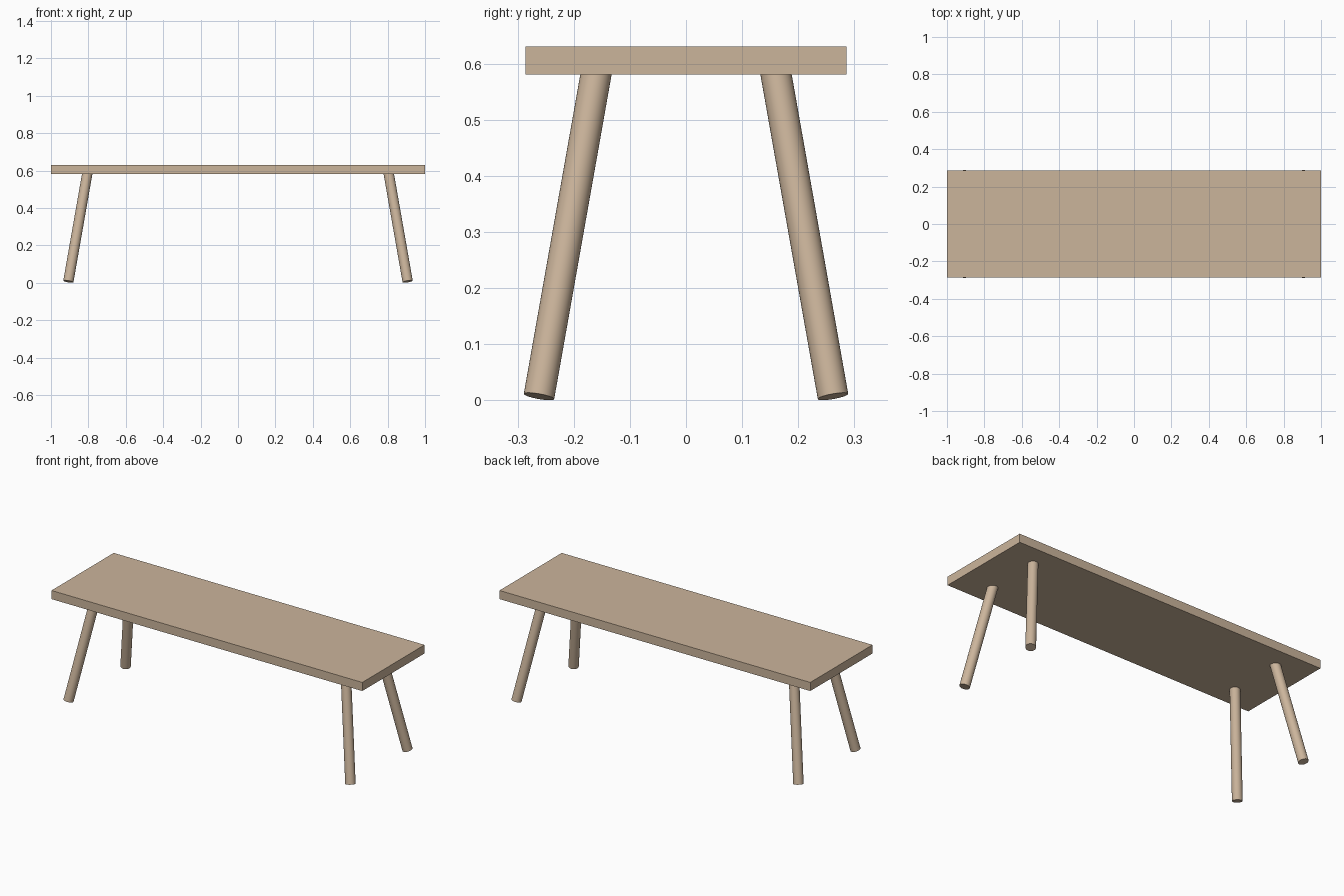
import bpy
from mathutils import Vector

if "Cube" in bpy.data.objects:
    bpy.data.objects.remove(bpy.data.objects["Cube"])

wood = bpy.data.materials.new("wood")
wood.diffuse_color = (0.60, 0.46, 0.33, 1)
wood.use_nodes = True
wood.node_tree.nodes["Principled BSDF"].inputs["Base Color"].default_value = wood.diffuse_color


def finish(obj, name):
    obj.name = name
    obj.data.materials.append(wood)
    bpy.ops.object.shade_smooth_by_angle()


# Seat plank
bpy.ops.mesh.primitive_cube_add(size=1, location=(0, 0, 0.605))
seat = bpy.context.object
seat.dimensions = (2.0, 0.572, 0.05)
bpy.ops.object.transform_apply(location=False, rotation=False, scale=True)
finish(seat, "seat")


# Round leg, splayed outward about 10 degrees both ways, with a square-cut foot
def add_leg(name, sx, sy):
    foot = Vector((sx * 0.907, sy * 0.262, 0.0067))
    top = Vector((sx * 0.803, sy * 0.157, 0.60))
    axis = top - foot
    bpy.ops.mesh.primitive_cylinder_add(
        vertices=32, radius=0.0275, depth=axis.length,
        location=(foot + top) / 2,
        rotation=axis.to_track_quat('Z', 'Y').to_euler())
    finish(bpy.context.object, name)


for side, sx in (("left", -1), ("right", 1)):
    for end, sy in (("front", -1), ("back", 1)):
        add_leg(f"{end}_{side}_leg", sx, sy)
